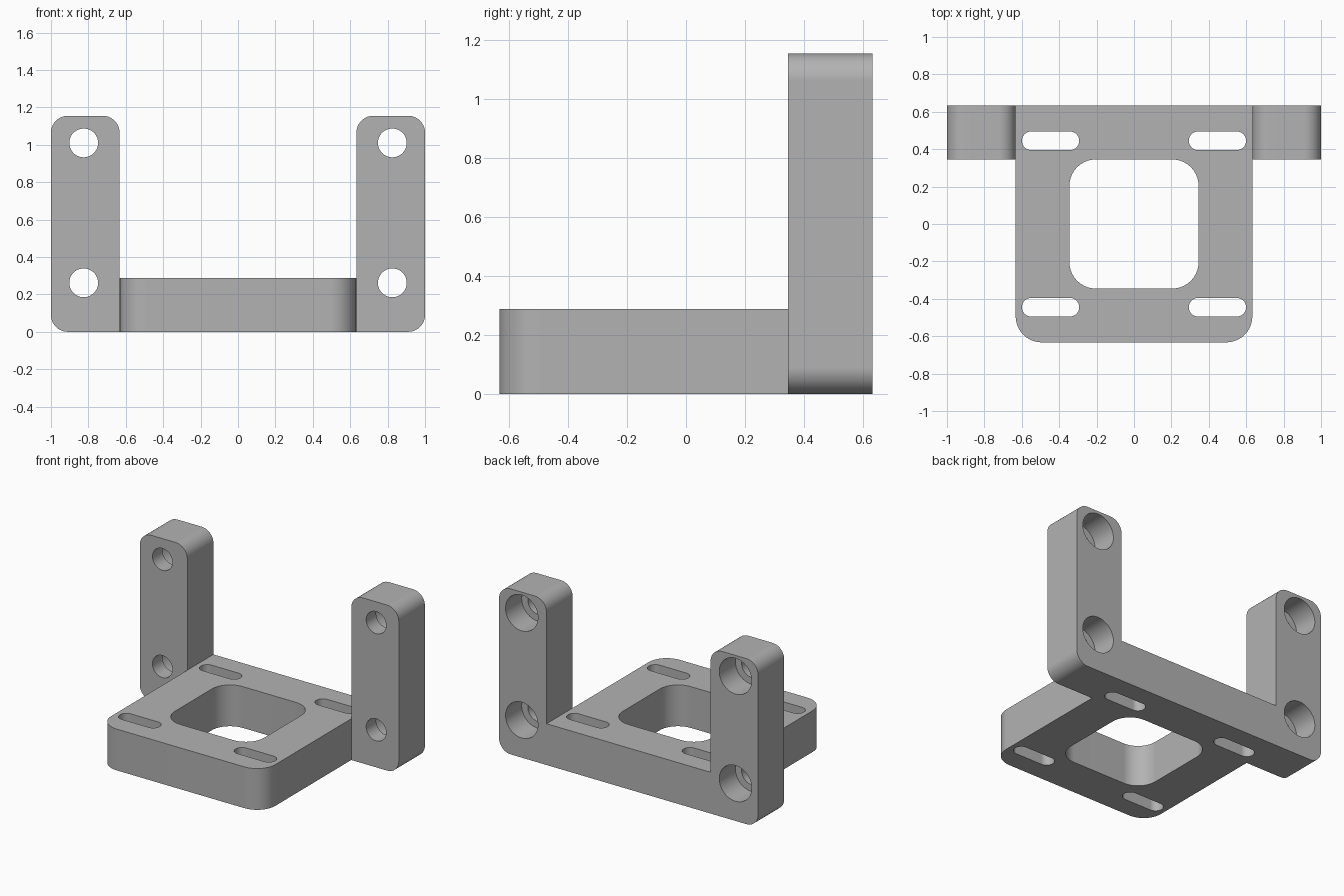
import bpy, bmesh, math
from mathutils import Matrix, Vector

cube = bpy.data.objects.get("Cube")
if cube:
    bpy.data.objects.remove(cube)

grey = bpy.data.materials.new("plain grey")
grey.use_nodes = True
COLOUR = (0.45, 0.45, 0.45, 1)
grey.diffuse_color = COLOUR
grey.node_tree.nodes["Principled BSDF"].inputs["Base Color"].default_value = COLOUR

HALF = 0.633       # half width of the base plate
PLATE_TOP = 0.288
POST_TOP = 1.155
POST_FRONT = 0.345
UPRIGHT = Matrix.Rotation(math.pi / 2, 4, 'X')   # turns a flat profile to face the front


def rounded_rect(x0, x1, y0, y1, radii, steps=10):
    """Outline with one radius per corner: lower left, lower right, upper right, upper left."""
    corners = [(x0, y0, 1, 1), (x1, y0, -1, 1), (x1, y1, -1, -1), (x0, y1, 1, -1)]
    points = []
    for i, ((x, y, sx, sy), r) in enumerate(zip(corners, radii)):
        if r == 0:
            points.append((x, y))
            continue
        for k in range(steps + 1):
            a = math.pi + (i + k / steps) * math.pi / 2
            points.append((x + sx * r + r * math.cos(a), y + sy * r + r * math.sin(a)))
    return points


def circle(x, y, r, n=48):
    return [(x + r * math.cos(2 * math.pi * k / n), y + r * math.sin(2 * math.pi * k / n))
            for k in range(n)]


def prism(name, outline, low, high, matrix=Matrix()):
    """Extrude a flat outline from low to high, then turn it with the matrix."""
    bm = bmesh.new()
    face = bm.faces.new([bm.verts.new((x, y, low)) for x, y in outline])
    side = bmesh.ops.extrude_face_region(bm, geom=[face])["geom"]
    bmesh.ops.translate(bm, vec=Vector((0, 0, high - low)),
                        verts=[g for g in side if isinstance(g, bmesh.types.BMVert)])
    bm.transform(matrix)
    bmesh.ops.recalc_face_normals(bm, faces=bm.faces)
    mesh = bpy.data.meshes.new(name)
    bm.to_mesh(mesh)
    bm.free()
    mesh.materials.append(grey)
    obj = bpy.data.objects.new(name, mesh)
    bpy.context.collection.objects.link(obj)
    return obj


def finish(obj, cutters):
    """Cut the holes, then smooth the curved walls."""
    bpy.ops.object.select_all(action='DESELECT')
    bpy.context.view_layer.objects.active = obj
    obj.select_set(True)
    for cutter in cutters:
        mod = obj.modifiers.new("hole", 'BOOLEAN')
        mod.operation = 'DIFFERENCE'
        mod.solver = 'EXACT'
        mod.object = cutter
        bpy.ops.object.modifier_apply(modifier=mod.name)
        bpy.data.objects.remove(cutter)
    bpy.ops.object.shade_smooth_by_angle(angle=math.radians(30))
    weighted = obj.modifiers.new("even shading", 'WEIGHTED_NORMAL')
    weighted.keep_sharp = True


# Base plate with a square window and four slots
plate = prism("base_plate", rounded_rect(-HALF, HALF, -HALF, HALF, (0.14, 0.14, 0, 0)),
              0, PLATE_TOP)
cuts = [prism("window_cutter", rounded_rect(-0.345, 0.345, -0.345, 0.345, [0.14] * 4), -0.1, 0.5)]
for sx in (-1, 1):
    for sy in (-1, 1):
        x, y = sx * 0.446, sy * 0.445
        slot = rounded_rect(x - 0.153, x + 0.153, y - 0.05, y + 0.05, [0.0499] * 4)
        cuts.append(prism("slot_cutter", slot, -0.1, 0.5))
finish(plate, cuts)

# Upright posts, each with two counterbored holes open wider at the back
for name, s in (("left_post", 1), ("right_post", -1)):
    r = 0.09
    radii = (0, r, r, r) if s > 0 else (r, 0, r, r)
    x0, x1 = sorted((s * HALF, s))
    post = prism(name, rounded_rect(x0, x1, 0, POST_TOP, radii), -HALF, -POST_FRONT, UPRIGHT)
    cuts = []
    for z in (0.262, 1.01):
        cuts.append(prism("bolt_cutter", circle(s * 0.825, z, 0.077), -0.8, -0.2, UPRIGHT))
        cuts.append(prism("counterbore_cutter", circle(s * 0.825, z, 0.125), -0.8, -0.455, UPRIGHT))
    finish(post, cuts)
